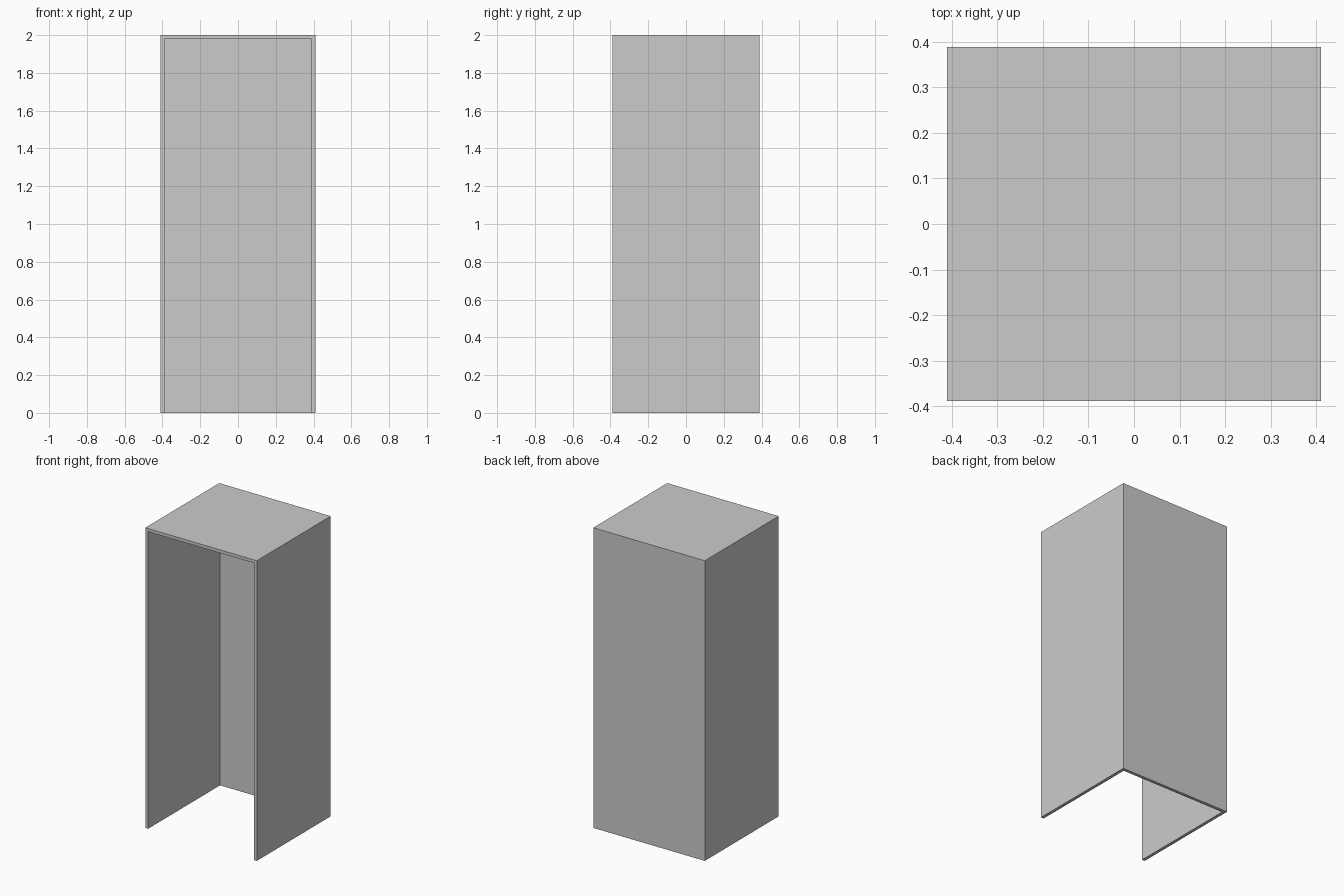
import bpy

if "Cube" in bpy.data.objects:
    bpy.data.objects.remove(bpy.data.objects["Cube"])

W, D, H, T = 0.822, 0.778, 2.0, 0.021  # overall size and board thickness


def board(name, lo, hi):
    """Box panel spanning two opposite corners."""
    centre = [(a + b) / 2 for a, b in zip(lo, hi)]
    bpy.ops.mesh.primitive_cube_add(size=1, location=centre)
    ob = bpy.context.object
    ob.name = name
    ob.scale = [b - a for a, b in zip(lo, hi)]
    bpy.ops.object.transform_apply(location=False, rotation=False, scale=True)
    return ob


x, y = W / 2, D / 2

# Side panels
board("left_side_panel", (-x, -y, 0), (-x + T, y, H - T))
board("right_side_panel", (x - T, -y, 0), (x, y, H - T))

# Back panel fitted between the sides
board("back_panel", (-x + T, y - T, 0), (x - T, y, H - T))

# Top panel resting on the sides and back
board("top_panel", (-x, -y, H - T), (x, y, H))
